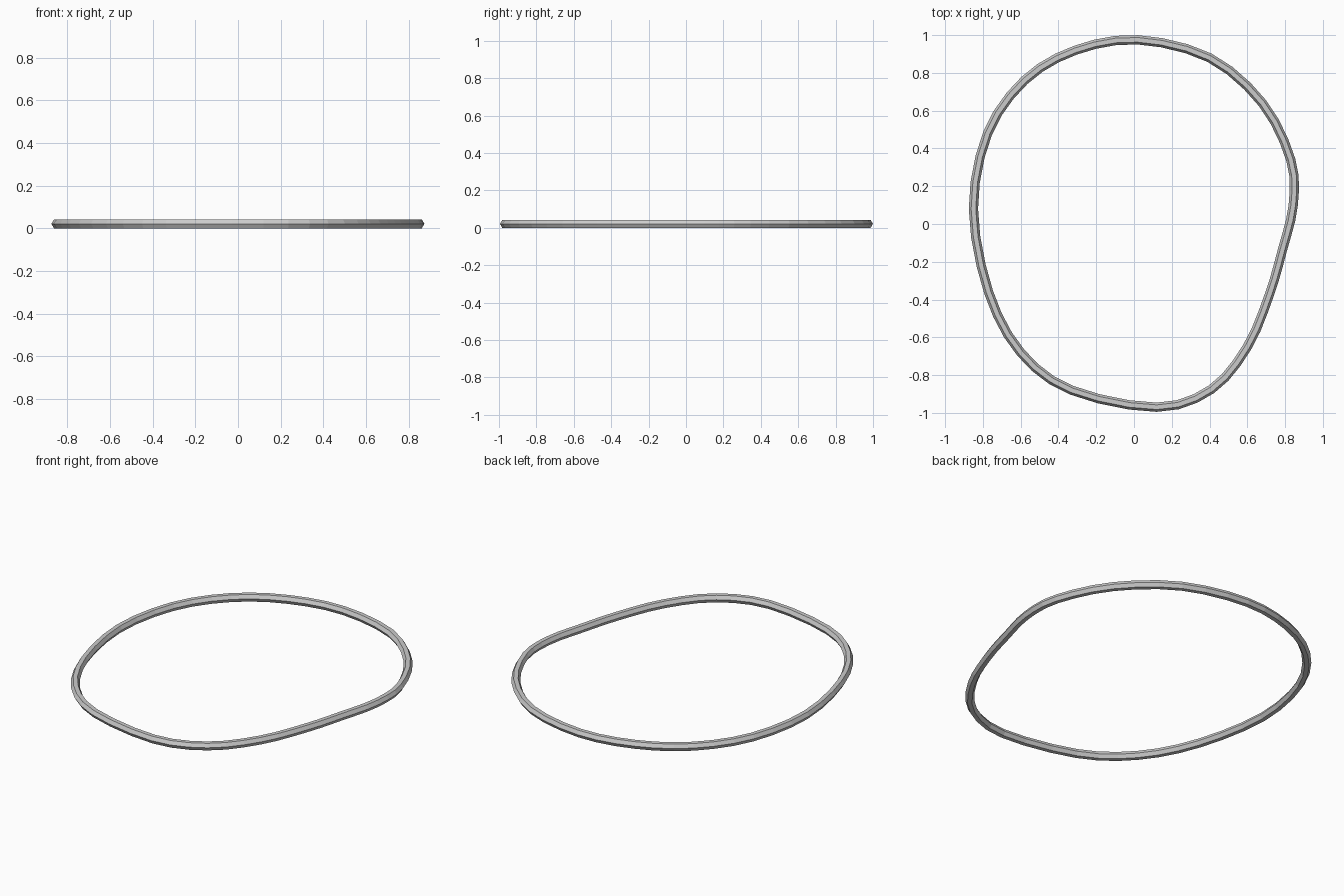
import bpy, bmesh
from math import cos, sin, pi
from mathutils import Vector

if "Cube" in bpy.data.objects:
    bpy.data.objects.remove(bpy.data.objects["Cube"])

R = 0.0245            # hexagonal tube radius
SIDES, STEPS = 6, 3

# Centreline of the loop, clockwise from the top
path = [Vector(p) for p in [
    (0.02, 0.975), (0.40, 0.88), (0.68, 0.64), (0.83, 0.34), (0.843, 0.10),
    (0.785, -0.14), (0.716, -0.376), (0.60, -0.65), (0.41, -0.875), (0.12, -0.97),
    (-0.33, -0.88), (-0.60, -0.68), (-0.77, -0.36), (-0.85, 0.08),
    (-0.775, 0.48), (-0.58, 0.76), (-0.31, 0.92)]]


def spline(a, b, c, d, t):
    return 0.5 * (2 * b + (c - a) * t + (2 * a - 5 * b + 4 * c - d) * t * t
                  + (3 * b - a - 3 * c + d) * t ** 3)


n = len(path)
pts = [spline(path[i - 1], path[i], path[(i + 1) % n], path[(i + 2) % n], s / STEPS)
       for i in range(n) for s in range(STEPS)]
m = len(pts)

# Sweep the hexagon around the loop, flat faces up and down
bm = bmesh.new()
rings = []
for i, p in enumerate(pts):
    tan = (pts[(i + 1) % m] - pts[i - 1]).normalized()
    out = Vector((-tan.y, tan.x))
    ring = []
    for k in range(SIDES):
        a = 2 * pi * k / SIDES
        q = p + out * R * cos(a)
        ring.append(bm.verts.new((q.x, q.y, R * sin(pi / 3) + R * sin(a))))
    rings.append(ring)
for i in range(m):
    r0, r1 = rings[i], rings[(i + 1) % m]
    for k in range(SIDES):
        j = (k + 1) % SIDES
        bm.faces.new((r0[k], r0[j], r1[j], r1[k]))
bmesh.ops.recalc_face_normals(bm, faces=bm.faces)
mesh = bpy.data.meshes.new("loop_tube")
bm.to_mesh(mesh)
bm.free()
obj = bpy.data.objects.new("loop_tube", mesh)
bpy.context.collection.objects.link(obj)
